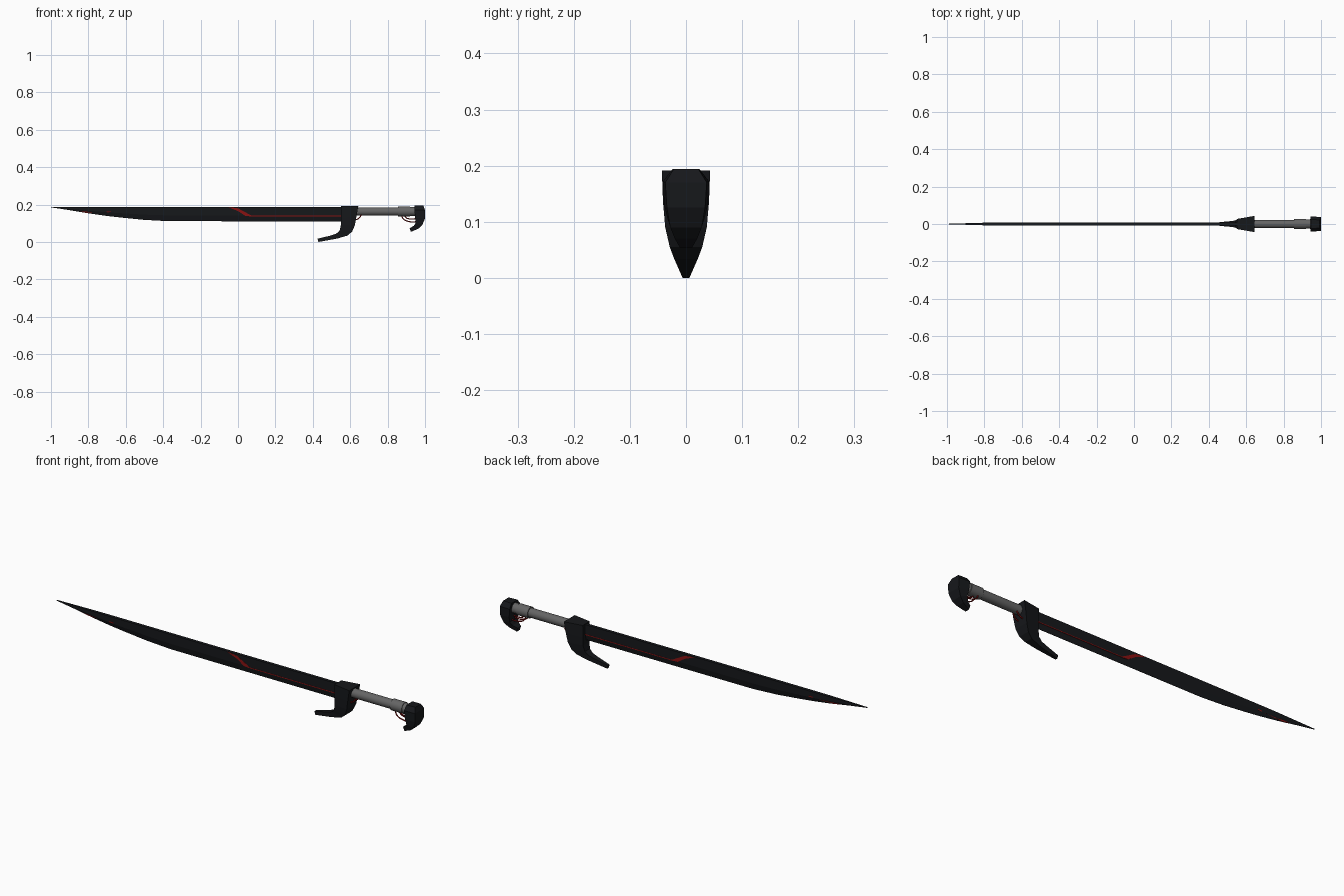
import bpy, bmesh, math

if "Cube" in bpy.data.objects:
    bpy.data.objects.remove(bpy.data.objects["Cube"])


def material(name, r, g, b):
    m = bpy.data.materials.new(name)
    m.diffuse_color = (r, g, b, 1)
    m.use_nodes = True
    m.node_tree.nodes["Principled BSDF"].inputs["Base Color"].default_value = m.diffuse_color
    return m


BLACK = material("black", 0.008, 0.009, 0.011)
RED = material("red", 0.25, 0.006, 0.006)
STEEL = material("steel", 0.13, 0.13, 0.13)


def loft(name, rings, mat):
    """Skin a row of equal-sized closed sections and cap both ends."""
    bm = bmesh.new()
    rows = [[bm.verts.new(p) for p in ring] for ring in rings]
    n = len(rows[0])
    for a, b in zip(rows, rows[1:]):
        for i in range(n):
            j = (i + 1) % n
            bm.faces.new((a[i], a[j], b[j], b[i]))
    bm.faces.new(rows[0])
    bm.faces.new(rows[-1])
    bmesh.ops.recalc_face_normals(bm, faces=bm.faces)
    me = bpy.data.meshes.new(name)
    bm.to_mesh(me)
    bm.free()
    me.materials.append(mat)
    ob = bpy.data.objects.new(name, me)
    bpy.context.collection.objects.link(ob)
    return ob


def hook(name, sections, mat):
    """Sections are inner point, outer point, inner and outer half width."""
    rings = []
    for (lx, lz), (rx, rz), wl, wr in sections:
        rings.append([(lx, -wl, lz), (rx, -wr, rz), (rx, wr, rz), (lx, wl, lz)])
    return loft(name, rings, mat)


def inlay(name, pts, mat):
    """Side outline (x, z, half width) running right through the blade."""
    return loft(name, [[(x, s * w, z) for x, z, w in pts] for s in (-1, 1)], mat)


def rod(name, x0, x1, r, mat):
    bpy.ops.mesh.primitive_cylinder_add(
        vertices=24, radius=r, depth=x1 - x0,
        location=((x0 + x1) / 2, 0, 0.163), rotation=(0, math.pi / 2, 0))
    ob = bpy.context.object
    ob.name = name
    ob.data.materials.append(mat)
    bpy.ops.object.shade_smooth_by_angle()


def wire(name, pts, r=0.003):
    cu = bpy.data.curves.new(name, 'CURVE')
    cu.dimensions = '3D'
    cu.bevel_depth = r
    cu.bevel_resolution = 2
    cu.resolution_u = 6
    cu.use_fill_caps = True
    sp = cu.splines.new('BEZIER')
    sp.bezier_points.add(len(pts) - 1)
    for bp, p in zip(sp.bezier_points, pts):
        bp.co = p
        bp.handle_left_type = bp.handle_right_type = 'AUTO'
    cu.materials.append(RED)
    bpy.context.collection.objects.link(bpy.data.objects.new(name, cu))


# Blade: flat spine, flat cheeks and a bevelled cutting edge
TOP = 0.188
rings = []
for x, bot, h in [(-1, 0.185, 0.001), (-0.9, 0.17, 0.004), (-0.8, 0.153, 0.007),
                  (-0.7, 0.139, 0.008), (-0.62, 0.13, 0.008), (-0.5, 0.118, 0.008),
                  (-0.37, 0.111, 0.008), (0.58, 0.11, 0.008)]:
    mid = bot + 0.4 * (TOP - bot)
    rings.append([(x, -h, TOP), (x, -h, mid), (x, -0.0008, bot),
                  (x, 0.0008, bot), (x, h, mid), (x, h, TOP)])
loft("blade", rings, BLACK)

# Red inlays on both cheeks
W = 0.0088
inlay("slash_inlay", [(-0.055, 0.187, W), (0.0, 0.18, W), (0.08, 0.137, W),
                      (0.04, 0.139, W), (0.0, 0.165, W)], RED)
inlay("line_inlay", [(0.06, 0.141, W), (0.57, 0.141, W),
                     (0.57, 0.137, W), (0.06, 0.137, W)], RED)
inlay("tip_inlay", [(-0.86, 0.164, 0.0025), (-0.68, 0.164, W),
                    (-0.68, 0.159, W), (-0.82, 0.157, 0.0025)], RED)

# Guard sweeping down and forward
hook("guard", [
    ((0.55, 0.191), (0.643, 0.191), 0.027, 0.043),
    ((0.55, 0.13), (0.633, 0.135), 0.026, 0.041),
    ((0.55, 0.09), (0.625, 0.09), 0.025, 0.037),
    ((0.543, 0.06), (0.61, 0.055), 0.020, 0.029),
    ((0.525, 0.044), (0.585, 0.034), 0.016, 0.021),
    ((0.49, 0.033), (0.53, 0.018), 0.013, 0.014),
    ((0.425, 0.017), (0.43, 0.0), 0.006, 0.006)], BLACK)

# Grip, collar and neck
rod("grip", 0.6, 0.86, 0.0225, STEEL)
rod("grip_collar", 0.855, 0.92, 0.0275, STEEL)
rod("grip_neck", 0.915, 0.96, 0.0245, STEEL)

# Hooked pommel
hook("pommel", [
    ((0.945, 0.194), (0.992, 0.194), 0.024, 0.022),
    ((0.943, 0.172), (1.0, 0.17), 0.041, 0.037),
    ((0.947, 0.13), (1.0, 0.125), 0.039, 0.034),
    ((0.95, 0.102), (0.985, 0.09), 0.032, 0.028),
    ((0.94, 0.086), (0.963, 0.07), 0.024, 0.02),
    ((0.918, 0.074), (0.924, 0.054), 0.013, 0.011)], BLACK)

# Red cables below the grip
for side, s in (("front", -1), ("back", 1)):
    wire("pommel_cable_" + side, [(0.875, s * 0.012, 0.14), (0.885, s * 0.013, 0.122),
                                  (0.92, s * 0.013, 0.108), (0.955, s * 0.012, 0.108)])
    wire("guard_cable_" + side, [(0.62, s * 0.014, 0.118), (0.643, s * 0.014, 0.124),
                                 (0.66, s * 0.012, 0.145)])
wire("short_cable", [(0.89, 0, 0.138), (0.905, 0, 0.126), (0.955, 0, 0.124)])
